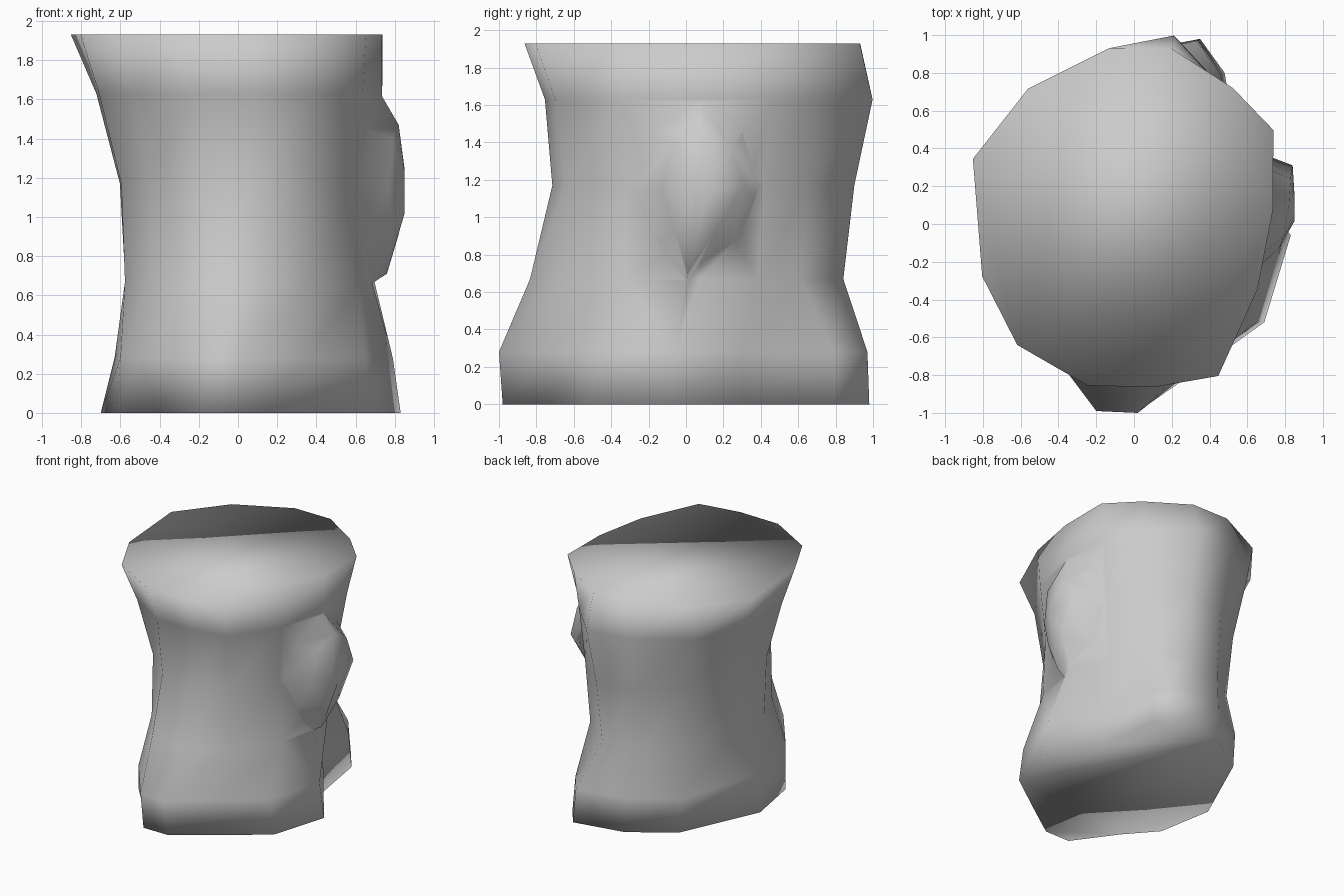
import bpy, bmesh
from math import radians, cos, sin

if "Cube" in bpy.data.objects:
    bpy.data.objects.remove(bpy.data.objects["Cube"])

# Column directions shared by the upper trunk rings (degrees from +x)
ANGLES = [6, 34, 54, 78, 98, 128, 158, 199, 226, 254, 277, 299, 332]

# Ring height: radius in each column direction
RINGS = {
    0.67: [.70, .68, .76, .86, .84, .71, .62, .61, .66, .83, .84, .77, .70],
    1.17: [.71, .74, .80, .92, .88, .76, .65, .63, .65, .73, .72, .73, .68],
    1.63: [.74, .82, .85, 1.02, .94, .86, .78, .75, .77, .78, .76, .80, .72],
    1.93: [.74, .89, .89, .95, .94, .91, .92, .85, .89, .89, .87, .92, .74],
}

# Root outlines (x, y) on the ground and at the flare, with a hollow at the right rear
ROOT = [(.83, -.06), (.56, .31), (.48, .80), (.35, .98), (-.07, .90), (-.41, .67),
        (-.70, .03), (-.62, -.42), (-.42, -.65), (-.18, -.98), (.04, -.98),
        (.37, -.75), (.69, -.52)]
FLARE = [(.79, -.06), (.57, .30), (.46, .79), (.33, .97), (-.08, .89), (-.42, .68),
         (-.63, .03), (-.60, -.38), (-.50, -.59), (-.20, -.99), (.02, -1.0),
         (.35, -.74), (.65, -.52)]


def loft(name, loops, cap_start, cap_end):
    """Skin a stack of closed loops with quads and smooth-shade it."""
    bm = bmesh.new()
    rows = [[bm.verts.new(p) for p in loop] for loop in loops]
    n = len(rows[0])
    for a, b in zip(rows, rows[1:]):
        for i in range(n):
            j = (i + 1) % n
            bm.faces.new((a[i], a[j], b[j], b[i]))
    if cap_start:
        bm.faces.new(rows[0][::-1])
    if cap_end:
        bm.faces.new(rows[-1])
    for f in bm.faces:
        f.smooth = True
    mesh = bpy.data.meshes.new(name)
    bm.to_mesh(mesh)
    bm.free()
    obj = bpy.data.objects.new(name, mesh)
    bpy.context.collection.objects.link(obj)
    return obj


# Waisted, uneven trunk with flat top and bottom
loops = [[(x, y, z) for x, y in outline] for outline, z in ((ROOT, 0), (FLARE, .28))]
loops += [[(r * cos(radians(a)), r * sin(radians(a)), z) for a, r in zip(ANGLES, radii)]
          for z, radii in RINGS.items()]
trunk = loft("stump_trunk", loops, True, True)

# Knot bulging from the right side: base outline sunk in the trunk, then raised face
base = [(.62, 0, .62), (.58, .30, .86), (.53, .43, 1.17), (.60, .34, 1.52),
        (.68, .07, 1.71), (.58, -.24, 1.47), (.53, -.34, 1.15), (.57, -.22, .86)]
face = [(.76, .01, .71), (.82, .15, .91), (.84, .31, 1.17), (.83, .24, 1.37),
        (.82, .09, 1.47), (.79, -.07, 1.40), (.77, -.13, 1.15), (.79, -.06, .93)]
peak = [(.85, .08 + .3 * (y - .08), 1.15 + .3 * (z - 1.15)) for x, y, z in face]
knot = loft("side_knot", [base, face, peak], True, True)
knot.hide_render = True

# Merge the knot into the trunk so the shading flows across the join
mod = trunk.modifiers.new("merge_knot", 'BOOLEAN')
mod.operation = 'UNION'
mod.object = knot
bpy.context.view_layer.objects.active = trunk
bpy.ops.object.modifier_apply(modifier=mod.name)
bpy.data.objects.remove(knot)
